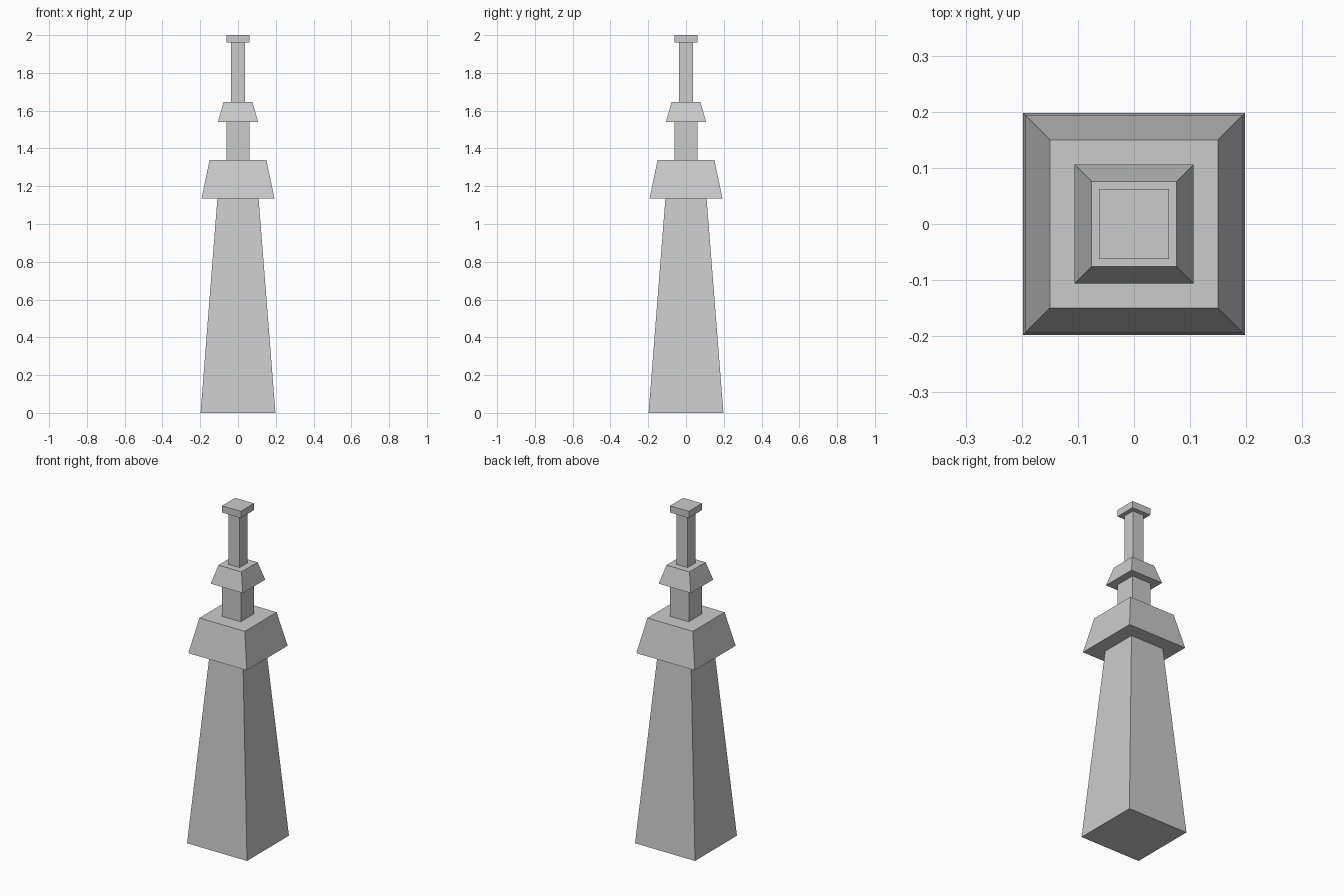
import bpy
import bmesh
from mathutils import Matrix

if "Cube" in bpy.data.objects:
    bpy.data.objects.remove(bpy.data.objects["Cube"])


def square_frustum(name, z0, z1, half0, half1):
    """Square block tapering from half-width half0 at z0 to half1 at z1."""
    bm = bmesh.new()
    bmesh.ops.create_cube(bm, size=2.0, matrix=Matrix.Translation((0, 0, 0)))
    for v in bm.verts:
        top = v.co.z > 0
        half = half1 if top else half0
        v.co = (v.co.x * half, v.co.y * half, z1 if top else z0)
    mesh = bpy.data.meshes.new(name)
    bm.to_mesh(mesh)
    bm.free()
    obj = bpy.data.objects.new(name, mesh)
    bpy.context.collection.objects.link(obj)
    return obj


# Tower parts, bottom to top: name, z range, half-widths
PARTS = [
    ("tapered_shaft", 0.0, 1.135, 0.198, 0.109),
    ("lower_gallery", 1.135, 1.34, 0.193, 0.15),
    ("neck", 1.34, 1.54, 0.062, 0.062),
    ("upper_gallery", 1.54, 1.647, 0.106, 0.076),
    ("mast", 1.647, 1.96, 0.036, 0.036),
    ("mast_cap", 1.96, 2.0, 0.062, 0.062),
]

for part in PARTS:
    square_frustum(*part)
